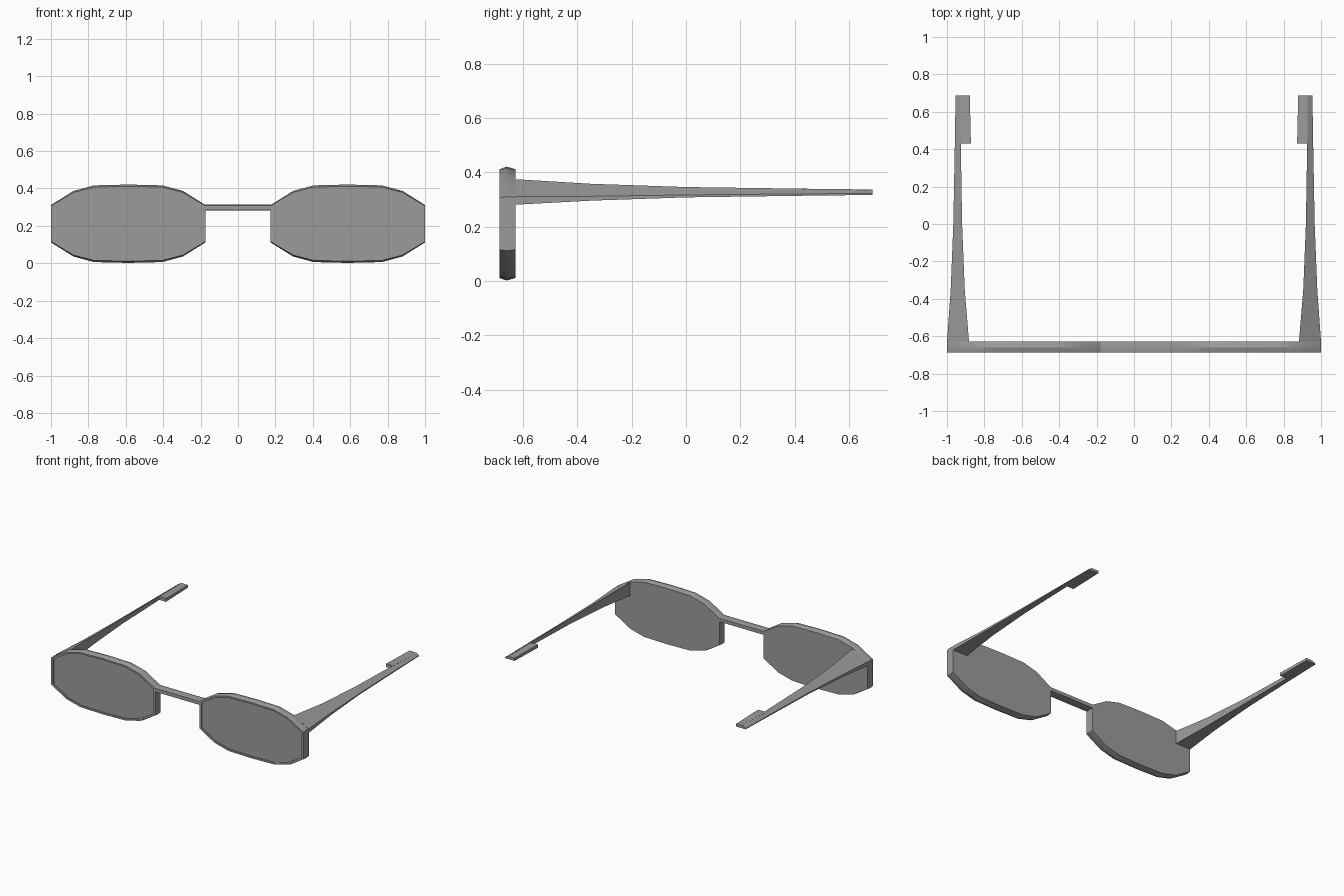
import bpy
from math import radians

if "Cube" in bpy.data.objects:
    bpy.data.objects.remove(bpy.data.objects["Cube"])

FRONT, MID, BACK = -0.687, -0.66, -0.627
CX, CZ = 0.587, 0.2115

dark = bpy.data.materials.new("dark_grey")
dark.diffuse_color = (0.33, 0.33, 0.33, 1)
dark.use_nodes = True
dark.node_tree.nodes["Principled BSDF"].inputs["Base Color"].default_value = dark.diffuse_color


def loft(name, rings, mirror=True):
    """Skin a list of equal-length vertex rings, cap both ends, mirror in x."""
    n = len(rings[0])
    verts = [p for r in rings for p in r]
    faces = [tuple(range(n)), tuple(range((len(rings) - 1) * n, len(rings) * n))]
    for k in range(len(rings) - 1):
        for i in range(n):
            j = (i + 1) % n
            faces.append((k * n + i, k * n + j, (k + 1) * n + j, (k + 1) * n + i))
    mesh = bpy.data.meshes.new(name)
    mesh.from_pydata(verts, [], faces)
    mesh.materials.append(dark)
    obj = bpy.data.objects.new(name, mesh)
    bpy.context.collection.objects.link(obj)
    bpy.context.view_layer.objects.active = obj
    obj.select_set(True)
    bpy.ops.object.mode_set(mode='EDIT')
    bpy.ops.mesh.select_all(action='SELECT')
    bpy.ops.mesh.normals_make_consistent(inside=False)
    bpy.ops.object.mode_set(mode='OBJECT')
    bpy.ops.object.shade_smooth_by_angle(angle=radians(30))
    obj.select_set(False)
    if mirror:
        mod = obj.modifiers.new("Mirror", 'MIRROR')
        mod.use_mirror_merge = False
    return obj


# Lens outline: one quarter, reflected to all four quadrants
quarter = [(0.413, 0.1), (0.293, 0.175), (0.183, 0.205)]
upper = quarter + [(0, 0.2095)] + [(-x, z) for x, z in reversed(quarter)]
outline = upper + [(-x, -z) for x, z in upper]


def lens_ring(y, sx, sz):
    return [(CX + x * sx, y, CZ + z * sz) for x, z in outline]


# Rim with ridged edge and a shallow recessed lens in front
loft("rim_and_lens", [
    lens_ring(BACK, 1, 0.955),
    lens_ring(MID, 1, 1),
    lens_ring(FRONT, 1, 0.955),
    lens_ring(FRONT, 0.96, 0.9),
    lens_ring(FRONT + 0.008, 0.96, 0.9),
])

# Bridge bar with the same ridged section
section = [(FRONT, 0.284), (MID, 0.281), (BACK, 0.284),
           (BACK, 0.309), (MID, 0.315), (FRONT, 0.309)]
loft("bridge", [[(x, y, z) for y, z in section] for x in (-0.18, 0.18)], mirror=False)

# Tapering temple arms: y, inner x, outer x, bottom z, shoulder z, top z
stations = [
    (-0.63, 0.882, 1.0, 0.281, 0.311, 0.375),
    (-0.35, 0.905, 0.98, 0.296, 0.312, 0.358),
    (0.0, 0.919, 0.966, 0.308, 0.317, 0.346),
    (0.43, 0.926, 0.958, 0.314, 0.321, 0.340),
    (0.687, 0.929, 0.954, 0.317, 0.322, 0.337),
]
loft("temple_arm", [[(a, y, b), (o, y, b), (o, y, s), (a, y, t)]
                    for y, a, o, b, s, t in stations])

# Flat ear tips on the inner side of the arms
loft("ear_tip", [[(i, y, b), (0.931, y, b), (0.931, y, t), (i, y, t)]
                 for y, i, b, t in ((0.43, 0.872, 0.315, 0.338),
                                    (0.687, 0.878, 0.317, 0.336))])
